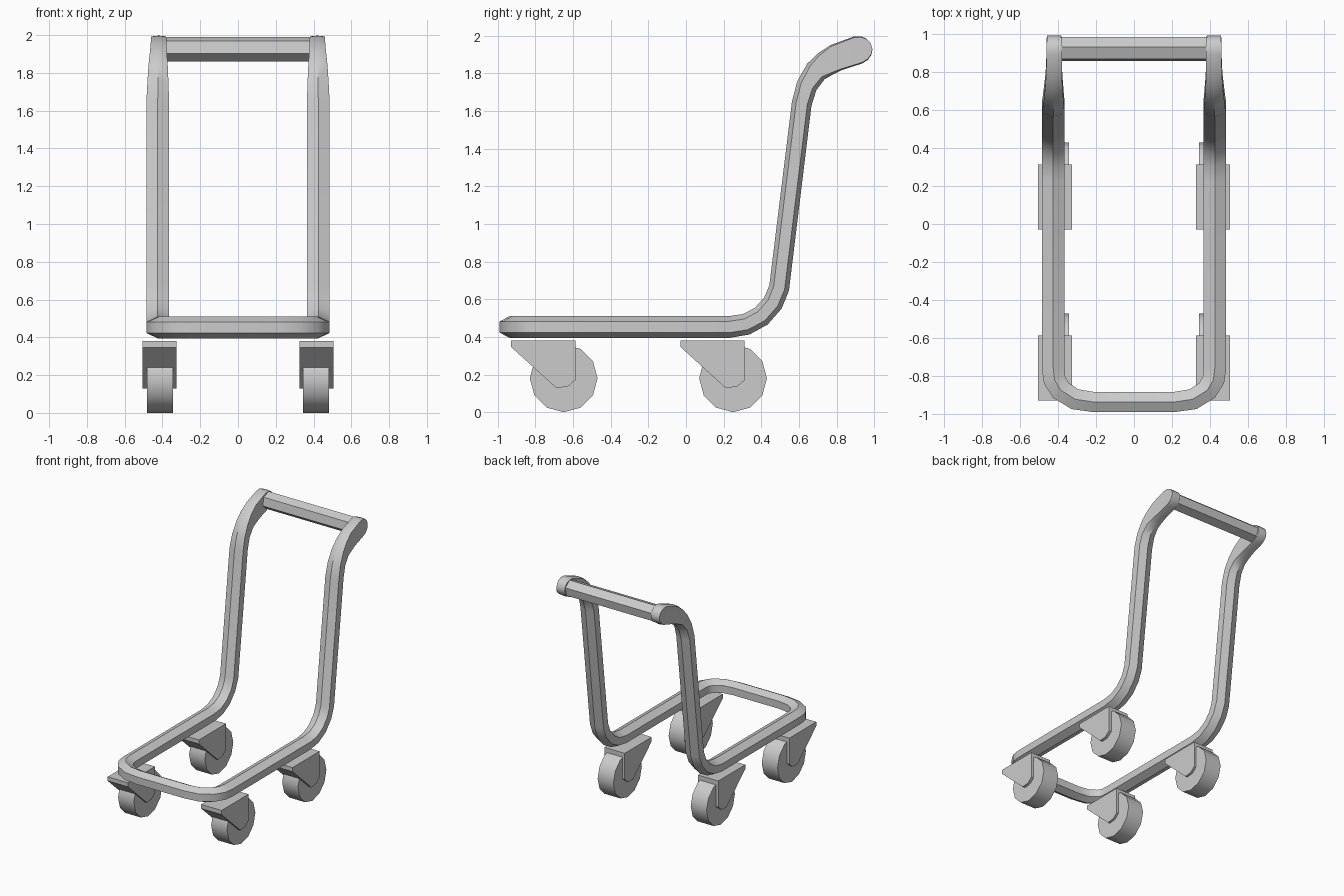
import bpy, bmesh, math
from mathutils import Vector

if "Cube" in bpy.data.objects:
    bpy.data.objects.remove(bpy.data.objects["Cube"])


def add_object(name, bm, angle=40):
    bmesh.ops.recalc_face_normals(bm, faces=bm.faces[:])
    mesh = bpy.data.meshes.new(name)
    bm.to_mesh(mesh)
    bm.free()
    ob = bpy.data.objects.new(name, mesh)
    bpy.context.collection.objects.link(ob)
    bpy.ops.object.select_all(action='DESELECT')
    ob.select_set(True)
    bpy.context.view_layer.objects.active = ob
    bpy.ops.object.shade_smooth_by_angle(angle=math.radians(angle))
    return ob


def mirror_x(ob):
    mod = ob.modifiers.new("mirror", 'MIRROR')
    mod.use_axis[0] = True
    mod.merge_threshold = 0.001


def prism_x(name, profile, x0, x1):
    """Extrude a (y, z) outline along x."""
    bm = bmesh.new()
    face = bm.faces.new([bm.verts.new((x0, y, z)) for y, z in profile])
    out = bmesh.ops.extrude_face_region(bm, geom=[face])
    moved = [g for g in out["geom"] if isinstance(g, bmesh.types.BMVert)]
    bmesh.ops.translate(bm, verts=moved, vec=(x1 - x0, 0, 0))
    return add_object(name, bm)


def polygon(cy, cz, r, n, start):
    return [(cy + r * math.cos(start + 2 * math.pi * i / n),
             cz + r * math.sin(start + 2 * math.pi * i / n)) for i in range(n)]


# Half of the tube frame: centre line (x, y, z), then half width, half height, shoulder
Z = 0.4525
path = [((x, y, Z), w, 0.0575, 0.03) for x, y, w in (
    (0, -0.937, 0.053), (0.21, -0.937, 0.053), (0.31, -0.922, 0.055),
    (0.385, -0.875, 0.057), (0.418, -0.82, 0.059), (0.425, -0.76, 0.06))]
path += [((0.425, y, z), 0.06, h, 0.03) for y, z, h in (
    (0.23, Z, 0.0575), (0.32, 0.467, 0.057), (0.40, 0.51, 0.056),
    (0.462, 0.58, 0.055), (0.495, 0.66, 0.054), (0.615, 1.64, 0.053))]
path += [((0.424, 0.642, 1.735), 0.056, 0.056, 0.033),
         ((0.423, 0.69, 1.81), 0.051, 0.062, 0.042),
         ((0.422, 0.74, 1.85), 0.046, 0.069, 0.056),
         ((0.421, 0.80, 1.885), 0.042, 0.073, 0.066)]

# Rounded grip end added along the final direction
end = Vector((0.42, 0.915, 1.925))
end_dir = Vector((0, 0.957, 0.29))
for d, w, h in ((0, 0.04, 0.075), (0.035, 0.04, 0.065),
                (0.06, 0.039, 0.045), (0.074, 0.037, 0.018)):
    path.append((tuple(end + end_dir * d), w, h, h * 0.93))

bm = bmesh.new()
rings = []
points = [Vector(p[0]) for p in path]
for i, (_, w, h, s) in enumerate(path):
    back = points[i] - points[max(i - 1, 0)]
    ahead = points[min(i + 1, len(points) - 1)] - points[i]
    t = (back.normalized() + ahead.normalized()).normalized()
    side = t.cross(Vector((0, 0, 1))).normalized() if i < 6 else Vector((1, 0, 0))
    up = side.cross(t).normalized()
    section = ((0, h), (w, s), (w, -s), (0, -h), (-w, -s), (-w, s))
    rings.append([bm.verts.new(points[i] + side * a + up * b) for a, b in section])
for a, b in zip(rings, rings[1:]):
    for j in range(6):
        k = (j + 1) % 6
        bm.faces.new((a[j], a[k], b[k], b[j]))
bm.faces.new(rings[-1])
# The open end sits on the centre plane and joins its mirrored half
mirror_x(add_object("tube_frame", bm))

# Six-sided push bar between the grips
prism_x("push_bar", polygon(0.92, 1.925, 0.067, 6, math.radians(20)), -0.40, 0.40)

# Casters: solid wedge fork and twelve-sided wheel, mirrored left and right
fork = [(-0.28, 0.38), (0.062, 0.38), (0.062, 0.17), (0.02, 0.135),
        (-0.04, 0.129), (-0.28, 0.347)]
for label, y in (("front", -0.65), ("rear", 0.25)):
    mirror_x(prism_x(label + "_caster_fork",
                     [(y + a, b) for a, b in fork], 0.325, 0.505))
    mirror_x(prism_x(label + "_wheel",
                     polygon(y, 0.18, 0.18, 12, 0), 0.343, 0.483))
